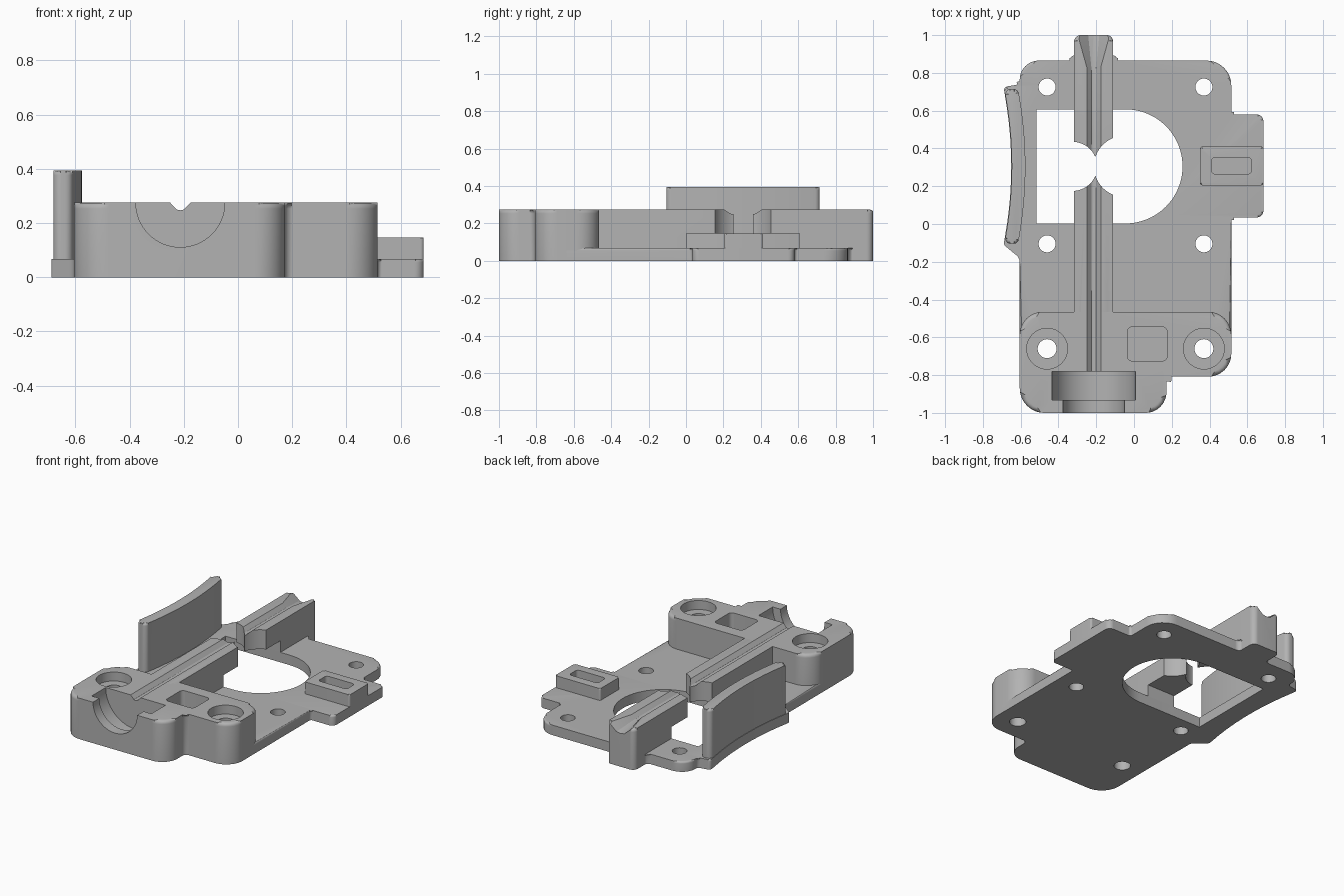
import bpy, bmesh, math
from mathutils import Vector

if "Cube" in bpy.data.objects:
    bpy.data.objects.remove(bpy.data.objects["Cube"])

grey = bpy.data.materials.new("plain_grey")
grey.diffuse_color = (0.45, 0.45, 0.45, 1)
grey.use_nodes = True
grey.node_tree.nodes["Principled BSDF"].inputs["Base Color"].default_value = grey.diffuse_color
CX, TOP = -0.213, 0.275          # channel centre line, height of the raised parts


def rounded(corners, n=8):
    """Outline from (x, y, radius) corners, each filleted."""
    out = []
    for i, (x, y, r) in enumerate(corners):
        p = Vector((x, y))
        if r == 0:
            out.append(p)
            continue
        a = (Vector(corners[i - 1][:2]) - p).normalized()
        b = (Vector(corners[(i + 1) % len(corners)][:2]) - p).normalized()
        half = a.angle(b) / 2
        t = r / math.tan(half)
        c = p + (a + b).normalized() * (r / math.sin(half))
        va, vb = p + a * t - c, p + b * t - c
        for k in range(n + 1):
            out.append(c + va.lerp(vb, k / n).normalized() * r)
    return out


def loft(name, rings, bevel=0.0):
    """Closed solid through rings of equal length; bevels the last ring."""
    bm = bmesh.new()
    vr = [[bm.verts.new(p) for p in ring] for ring in rings]
    n = len(vr[0])
    bm.faces.new(vr[0][::-1])
    top = bm.faces.new(vr[-1])
    for lo, hi in zip(vr, vr[1:]):
        for i in range(n):
            j = (i + 1) % n
            bm.faces.new((lo[i], lo[j], hi[j], hi[i]))
    if bevel:
        bmesh.ops.bevel(bm, geom=list(top.edges), offset=bevel, segments=4,
                        profile=0.5, affect='EDGES', clamp_overlap=True)
    bmesh.ops.recalc_face_normals(bm, faces=bm.faces)
    me = bpy.data.meshes.new(name)
    bm.to_mesh(me)
    bm.free()
    ob = bpy.data.objects.new(name, me)
    bpy.context.collection.objects.link(ob)
    return ob


def prism(name, outline, z0, z1, bevel=0.0):
    return loft(name, [[(p[0], p[1], z) for p in outline] for z in (z0, z1)], bevel)


def box(name, x0, x1, y0, y1, z0, z1, r=0.0, bevel=0.0):
    return prism(name, rounded([(x0, y0, r), (x1, y0, r), (x1, y1, r), (x0, y1, r)]),
                 z0, z1, bevel)


def circle(x, y, r, n=48):
    return [(x + r * math.cos(2 * math.pi * k / n), y + r * math.sin(2 * math.pi * k / n))
            for k in range(n)]


def bore_y(name, r, y0, y1):
    """Cylinder cutter lying along y at the top of the front block."""
    return loft(name, [[(x, y, z) for x, z in circle(CX, TOP, r, 64)] for y in (y0, y1)])


def carve(ob, cutters):
    for c in cutters:
        m = ob.modifiers.new("cut", 'BOOLEAN')
        m.operation, m.solver, m.object = 'DIFFERENCE', 'EXACT', c
    dg = bpy.context.evaluated_depsgraph_get()
    me = bpy.data.meshes.new_from_object(ob.evaluated_get(dg))
    ob.modifiers.clear()
    ob.data = me


def arc_x(r, y):
    return -2.75 + math.sqrt(r * r - (y - 0.305) ** 2)


# Base plate with side tab, wall flange and rear fillets
ys = [0.6 - 0.059 * k for k in range(11)]
plate = prism("base_plate", rounded(
    [(-0.605, -0.64, 0), (0.515, -0.64, 0), (0.515, 0.035, 0.015), (0.685, 0.035, 0.035),
     (0.685, 0.58, 0.035), (0.515, 0.58, 0.015), (0.515, 0.865, 0.13), (-0.11, 0.865, 0.035),
     (-0.12, 0.95, 0), (-0.306, 0.95, 0), (-0.316, 0.865, 0.035), (-0.605, 0.865, 0.1),
     (-0.605, 0.74, 0.02), (-0.69, 0.725, 0.02)]
    + [(arc_x(2.1, y), y, 0) for y in ys]
    + [(-0.69, -0.11, 0.02), (-0.605, -0.18, 0.05)]), 0, 0.067, 0.012)

# Front block with stepped outline
block = prism("front_block", rounded(
    [(-0.605, -1, 0.13), (0.172, -1, 0.11), (0.172, -0.808, 0.03), (0.515, -0.808, 0.12),
     (0.515, -0.465, 0.12), (-0.605, -0.465, 0.12)]), 0, TOP, 0.022)

# Long channel bar, split later into two pointed halves
bar = box("channel_bar", -0.317, -0.11, -0.53, 1.0, 0, TOP, 0.035, 0.022)

# Curved side wall
n = 16
wy = [-0.105 + 0.82 * k / n for k in range(n + 1)]
inner = [(arc_x(2.175, y), y, 0.03 if y in (wy[0], wy[-1]) else 0) for y in wy]
outer = [(arc_x(2.103, y), y, 0.03 if y in (wy[0], wy[-1]) else 0) for y in wy]
wall = prism("curved_wall", rounded(inner + outer[::-1]), 0, 0.393, 0.016)

# Raised slotted pad on the side tab
pad = box("slotted_pad", 0.35, 0.685, 0.205, 0.41, 0.03, 0.147, 0.012, 0.01)

# Cutters: window, screw holes, counterbores
window = prism("cut_window", [(-0.517, 0.003)] +
               [(-0.045 + 0.302 * math.cos(a), 0.305 + 0.302 * math.sin(a))
                for a in [math.pi * (k / 40 - 0.5) for k in range(41)]] +
               [(-0.517, 0.607)], -0.1, 0.2)
holes, bores = [], []
for x in (-0.46, 0.37):
    for y in (0.725, -0.105, -0.66):
        r = 0.05 if y < -0.5 else 0.045
        holes.append(prism("cut_hole", circle(x, y, r), -0.1, 0.5))
    bores.append(prism("cut_bore", circle(x, -0.66, 0.108), 0.215, 0.5))

# Cutters: groove with flared rear end, seat, pocket
def groove_ring(y, w, d):
    return [(CX + x, y, z) for x, z in
            ((-w * 1.1, 0.32), (-w, TOP), (-0.35 * w, TOP - d * 0.9), (0, TOP - d),
             (0.35 * w, TOP - d * 0.9), (w, TOP), (w * 1.1, 0.32))]

groove = loft("cut_groove", [groove_ring(-0.85, 0.037, 0.028), groove_ring(0.83, 0.037, 0.028),
                             groove_ring(1.02, 0.09, 0.055)])
seat = bore_y("cut_seat", 0.222, -0.932, -0.782)
mouth = bore_y("cut_mouth", 0.164, -1.1, -0.9)
pocket = box("cut_pocket", -0.035, 0.175, -0.725, -0.545, 0.125, 0.5, 0.025)

# Cutters: bar underside over the window, gap with curved faces, pad slot
under = box("cut_under", -0.5, 0.1, 0.003, 0.607, -0.1, 0.145)
gap = [box("cut_gap", -0.4, 0.0, 0.253, 0.357, 0.1, 0.5),
       prism("cut_round_left", circle(-0.325, 0.305, 0.13, 64), 0.1, 0.5),
       prism("cut_round_right", circle(-0.05, 0.305, 0.162, 64), 0.1, 0.5)]
slot = box("cut_slot", 0.41, 0.622, 0.265, 0.352, 0.07, 0.5, 0.02)

carve(plate, [window] + holes)
carve(block, holes + bores + [groove, seat, mouth, pocket])
carve(bar, [groove, under] + gap)
carve(pad, [slot])

# Remove cutters, then colour and shade the parts
parts = (plate, block, bar, wall, pad)
for ob in list(bpy.data.objects):
    if ob not in parts:
        bpy.data.objects.remove(ob)
for ob in parts:
    ob.data.materials.clear()
    ob.data.materials.append(grey)
    for f in ob.data.polygons:
        f.material_index = 0
    bpy.ops.object.select_all(action='DESELECT')
    ob.select_set(True)
    bpy.context.view_layer.objects.active = ob
    bpy.ops.object.shade_smooth_by_angle(angle=math.radians(30))
